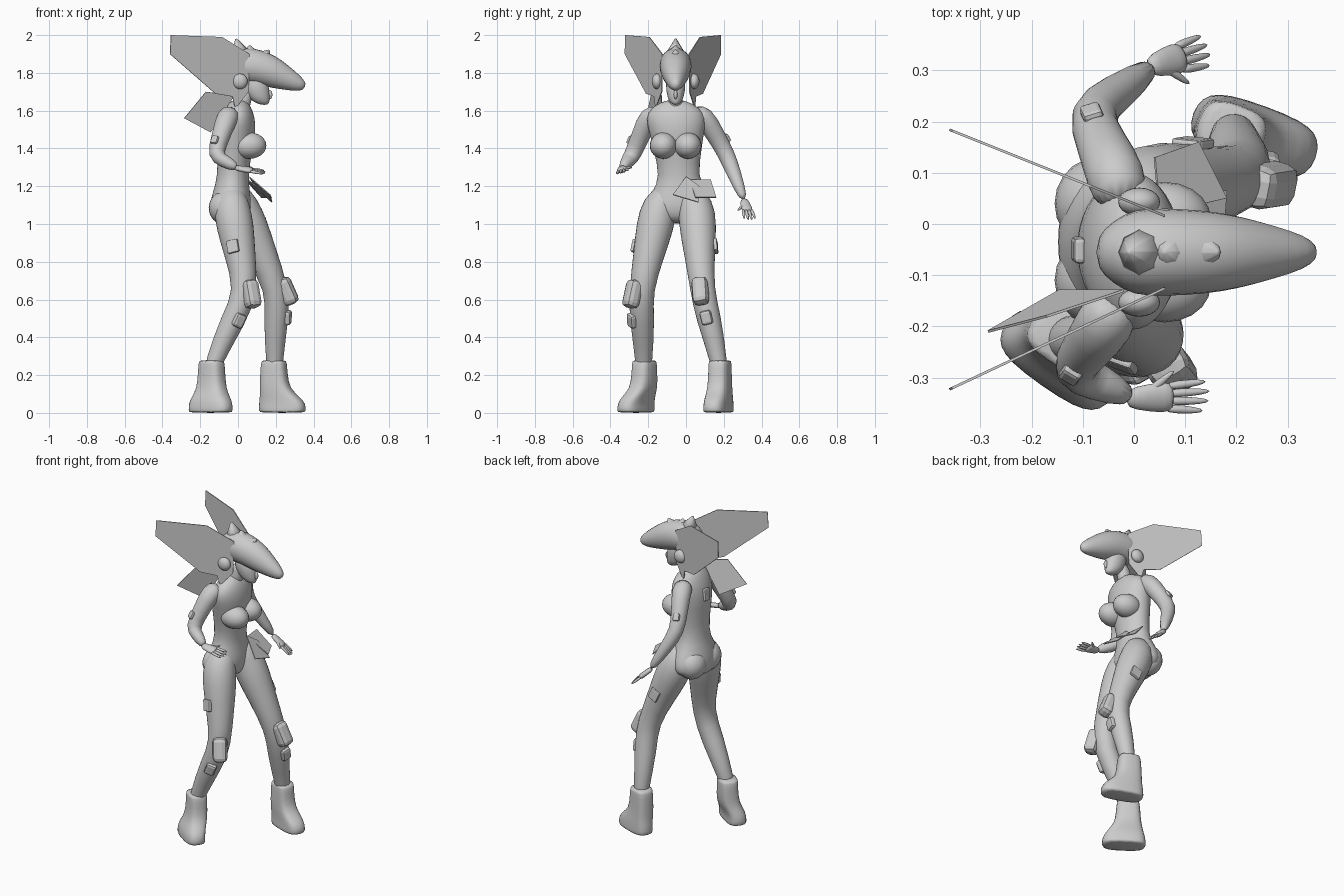
import bpy, bmesh, math
from mathutils import Vector, Matrix

if "Cube" in bpy.data.objects:
    bpy.data.objects.remove(bpy.data.objects["Cube"])

shade = (.6, .6, .6, 1)
grey = bpy.data.materials.new("plain_grey")
grey.use_nodes = True
grey.diffuse_color = shade
grey.node_tree.nodes["Principled BSDF"].inputs["Base Color"].default_value = shade


def finish(name, bm, smooth=True):
    bmesh.ops.recalc_face_normals(bm, faces=bm.faces)
    mesh = bpy.data.meshes.new(name)
    bm.to_mesh(mesh)
    bm.free()
    mesh.materials.append(grey)
    for polygon in mesh.polygons:
        polygon.use_smooth = smooth
    part = bpy.data.objects.new(name, mesh)
    bpy.context.collection.objects.link(part)
    return part


def loft(name, rings, side=(1, 0, 0), follow=True, sides=14, power=1, subdivide=True):
    """Skin rings of (centre, half width along side, other half width).
    Rings sit square to the path, or level when follow is off."""
    bm = bmesh.new()
    loops = []
    u = Vector(side).normalized()
    for index, (centre, a, b) in enumerate(rings):
        along = Vector((0, 0, 1))
        if follow:
            before = rings[max(index - 1, 0)][0]
            after = rings[min(index + 1, len(rings) - 1)][0]
            along = (after - before).normalized()
        u = (u - along * u.dot(along)).normalized()
        v = along.cross(u)
        loop = []
        for step in range(sides):
            angle = math.tau * step / sides
            c, s = math.cos(angle), math.sin(angle)
            c = math.copysign(abs(c) ** power, c)
            s = math.copysign(abs(s) ** power, s)
            loop.append(bm.verts.new(centre + u * a * c + v * b * s))
        loops.append(loop)
    for lower, upper in zip(loops, loops[1:]):
        for i in range(sides):
            bm.faces.new((lower[i - 1], lower[i], upper[i], upper[i - 1]))
    bm.faces.new(loops[0])
    bm.faces.new(loops[-1])
    part = finish(name, bm)
    if subdivide:
        part.modifiers.new("subdivide", "SUBSURF")


def ball(name, centre, size):
    bm = bmesh.new()
    bmesh.ops.create_uvsphere(bm, u_segments=20, v_segments=12, radius=1)
    bmesh.ops.scale(bm, vec=size, verts=bm.verts)
    bmesh.ops.translate(bm, vec=centre, verts=bm.verts)
    finish(name, bm)


def pad(name, start, end, place, outward, distance, size):
    """Rounded plate strapped to the outside of a limb."""
    z = (end - start).normalized()
    x = Vector(outward)
    x = (x - z * x.dot(z)).normalized()
    bm = bmesh.new()
    bmesh.ops.create_cube(bm, size=1)
    bmesh.ops.scale(bm, vec=size, verts=bm.verts)
    turn = Matrix((x, z.cross(x), z)).transposed()
    bmesh.ops.rotate(bm, matrix=turn, verts=bm.verts)
    bmesh.ops.translate(bm, vec=start.lerp(end, place) + x * distance, verts=bm.verts)
    bevel = finish(name, bm, smooth=False).modifiers.new("bevel", "BEVEL")
    bevel.width, bevel.segments = min(size) / 3, 2


def sheet(name, points):
    bm = bmesh.new()
    bm.faces.new([bm.verts.new(point) for point in points])
    thin = finish(name, bm, smooth=False).modifiers.new("thickness", "SOLIDIFY")
    thin.thickness, thin.offset = .005, 0


def spine(z):
    """Centre line of the leaning torso."""
    return Vector((.08 * (z - 1.6), -.035 - .05 * max(z - 1.2, 0), z))


# Torso: height, half depth, half width
torso = [(1.66, .035, .04), (1.62, .07, .13), (1.56, .095, .165), (1.48, .105, .145),
         (1.4, .095, .13), (1.25, .08, .1), (1.17, .1, .145), (1.1, .112, .18),
         (1.04, .105, .18), (1, .07, .09)]
loft("torso", [(spine(z), a, b) for z, a, b in torso], follow=False, sides=20)

middle = -.055
for side, sign in (("right", -1), ("left", 1)):
    ball(side + "_bust", (.06, middle + sign * .065, 1.415), (.09, .072, .07))
    ball(side + "_buttock", (-.07, -.035 + sign * .075, 1.085), (.085, .09, .09))


def build_leg(side, hip, knee, ankle, sole, heading, knee_out, thigh_out):
    hip, knee, ankle, sole = map(Vector, (hip, knee, ankle, sole))
    path = [(hip.lerp(spine(1.25), .6), .06), (hip, .1), (hip.lerp(knee, .25), .103),
            (hip.lerp(knee, .55), .085), (knee, .064), (knee.lerp(ankle, .35), .07),
            (ankle, .043), (ankle.lerp(sole, .3), .04)]
    loft(side + "_leg", [(centre, r, r) for centre, r in path])

    # Boot: height, shift from sole to ankle, half length
    boot = [(0, 0, .127), (.01, 0, .13), (.05, 0, .13), (.085, .3, .11), (.13, .9, .08),
            (.2, 1, .073), (.27, 1, .068), (.28, 1, .06)]
    rings = []
    for z, shift, length in boot:
        centre = sole.lerp(ankle, shift)
        centre.z = z
        rings.append((centre, length, .063 - .03 * z))
    turn = math.radians(heading)
    loft(side + "_boot", rings, (math.cos(turn), math.sin(turn), 0), follow=False, power=.65)

    pad(side + "_knee_pad", hip, knee, 1.05, knee_out, .045, (.08, .085, .15))
    pad(side + "_shin_pad", knee, ankle, .35, knee_out, .06, (.04, .06, .075))
    pad(side + "_thigh_pad", hip, knee, .5, thigh_out, .088, (.02, .065, .07))


build_leg("right", (-.035, -.14, 1.1), (.045, -.24, .64), (-.14, -.22, .25),
          (-.145, -.265, 0), -35, (.5, -.85, 0), (-.35, -.95, 0))
build_leg("left", (.01, .055, 1.1), (.21, .085, .65), (.19, .18, .25),
          (.235, .172, 0), -20, (1, -.2, 0), (.1, 1, 0))


def build_arm(side, shoulder, elbow, wrist, ahead, across, outward):
    shoulder, elbow, wrist = map(Vector, (shoulder, elbow, wrist))
    ahead, across = Vector(ahead).normalized(), Vector(across).normalized()
    inside = shoulder.lerp(spine(1.6), .4)
    path = [(inside, .05), (shoulder, .062), (shoulder.lerp(elbow, .5), .05), (elbow, .046),
            (elbow.lerp(wrist, .4), .04), (wrist, .022)]
    loft(side + "_arm", [(centre, r, r) for centre, r in path])
    pad(side + "_arm_pad", shoulder, elbow, .7, outward, .045, (.025, .04, .045))

    # Hand
    palm = [(-.02, .02), (.03, .03), (.06, .033), (.08, .028)]
    loft(side + "_palm", [(wrist + ahead * s, a, .016) for s, a in palm], across, sides=10)
    thumb = wrist + ahead * .075 + across * .055
    digits = [("thumb", wrist + ahead * .015, thumb)]
    for number in range(4):
        spread = number - 1.5
        root = wrist + ahead * .06 + across * spread * .015
        reach = ahead * (.095 - abs(spread) * .01) + across * spread * .005
        digits.append((f"finger_{number + 1}", root, root + reach))
    for name, root, tip in digits:
        rings = [(root, .01, .01), (root.lerp(tip, .6), .009, .009), (tip, .004, .004)]
        loft(side + "_" + name, rings, across, sides=8)


build_arm("right", (-.055, -.195, 1.575), (-.125, -.285, 1.36), (0, -.34, 1.295),
          (1, .03, -.15), (.1, 1, .3), (-.5, -.85, 0))
build_arm("left", (-.035, .095, 1.575), (-.09, .215, 1.37), (.04, .31, 1.12),
          (.7, .2, -.65), (.3, -1, 0), (-.3, 1, 0))
pad("back_pad", spine(1.4), spine(1.6), .5, (-1, 0, 0), .1, (.025, .05, .075))

# Neck and face
neck = [(0, 1.58, .06), (.025, 1.64, .042), (.05, 1.74, .045)]
loft("neck", [(Vector((x, middle, z)), r, r * .85) for x, z, r in neck], follow=False)
face = [(.14, 1.63, .02), (.12, 1.65, .05), (.1, 1.7, .07), (.08, 1.8, .075)]
loft("face", [(Vector((x, middle, z)), r, r * .75) for x, z, r in face], follow=False)
ball("nose", (.167, middle, 1.685), (.015, .01, .025))

# Helmet drooping into a long snout, with ridge spikes
helmet = [(-.075, .03), (-.04, .065), (0, .088), (.06, .09), (.14, .085), (.2, .075),
          (.27, .055), (.33, .035), (.355, .015)]
loft("helmet", [(Vector((x, middle, 1.84 - .45 * max(x - .1, 0))), r, r * 1.1)
                for x, r in helmet], (0, 1, 0), sides=12)
for name, root, tip in (("rear", (.02, 1.88), (-.01, 1.98)), ("middle", (.07, 1.88), (.06, 1.945)),
                        ("front", (.12, 1.86), (.165, 1.92))):
    rings = [(Vector((x, middle, z)), r, r) for (x, z), r in ((root, .065), (tip, .005))]
    loft(name + "_ridge_spike", rings, sides=8, subdivide=False)

# Ear discs and swept fins
outline = [(.06, 1.9), (-.085, 1.99), (-.355, 2), (-.36, 1.9), (-.12, 1.69),
           (-.03, 1.675), (-.015, 1.61), (.055, 1.7)]
for side, sign, sweep in (("right", -1, .47), ("left", 1, .4)):
    ball(side + "_ear_disc", (.01, middle + sign * .098, 1.755), (.041, .028, .041))
    sheet(side + "_fin", [(x, middle + sign * (.075 + sweep * (.05 - x)), z) for x, z in outline])
sheet("rear_panel", [(-.285, -.21, 1.56), (-.145, -.13, 1.485), (-.02, -.13, 1.68), (-.17, -.18, 1.7)])

# Hip panels
sheet("inner_hip_panel", [(.17, -.07, 1.155), (.06, 0, 1.25), (.09, .07, 1.2), (.18, .065, 1.115)])
sheet("outer_hip_panel", [(.05, .02, 1.235), (.04, .13, 1.235), (.125, .16, 1.14), (.18, .05, 1.14)])
